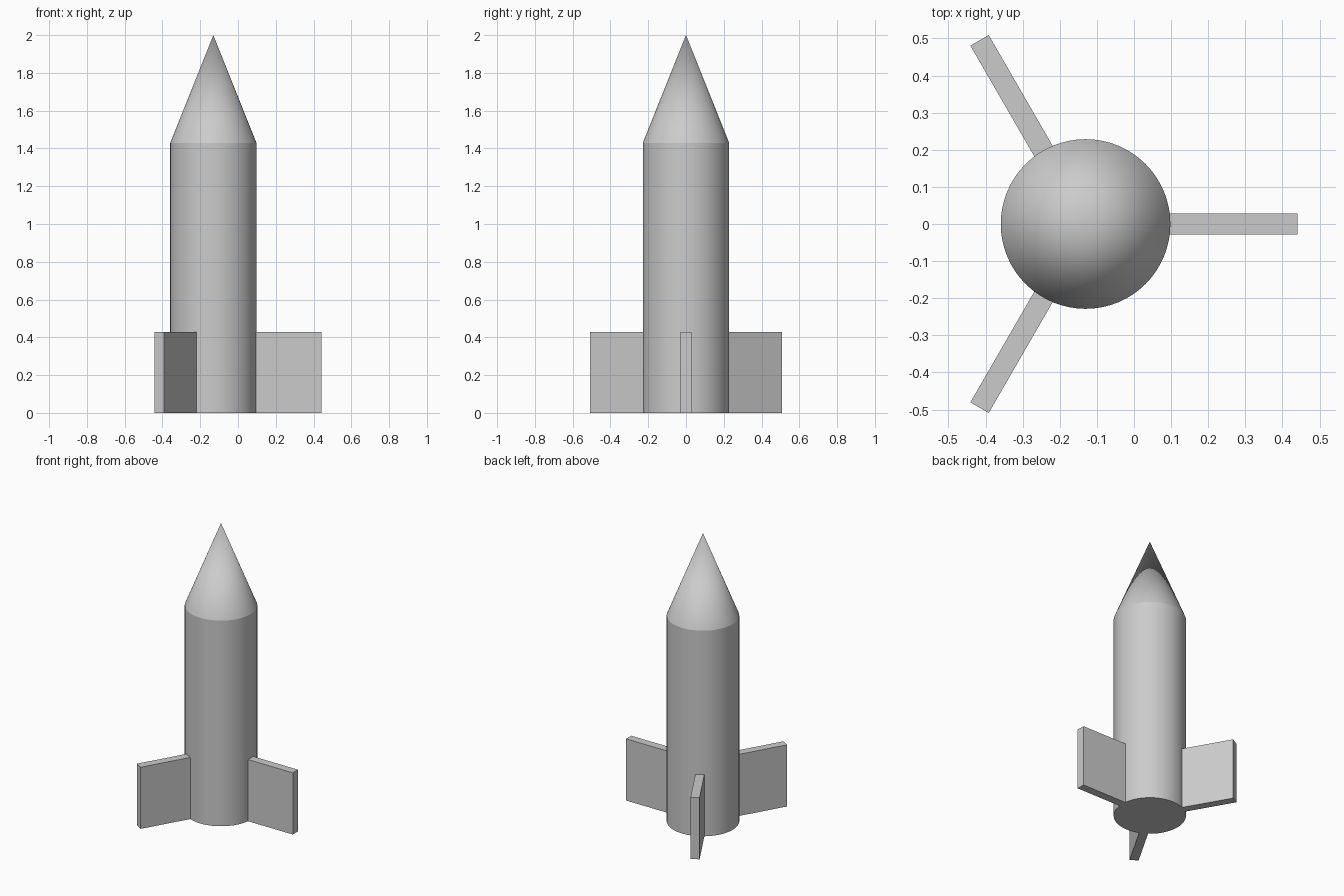
import bpy
import bmesh
import math
from mathutils import Matrix

cube = bpy.data.objects.get("Cube")
if cube:
    bpy.data.objects.remove(cube, do_unlink=True)

U = 2 / 7                       # base unit: seven units tall
AXIS_X = -0.1305                # body axis, offset so the fins centre the model
RADIUS, BODY_TOP, TIP = 0.8 * U, 5 * U, 7 * U
FIN_REACH, FIN_THICK, FIN_TALL = 2 * U, 0.2 * U, 1.5 * U
SEGMENTS = 64

grey = bpy.data.materials.new("light_grey")
grey.use_nodes = True
grey.diffuse_color = (0.6, 0.6, 0.6, 1)
grey.node_tree.nodes["Principled BSDF"].inputs["Base Color"].default_value = (0.6, 0.6, 0.6, 1)


def add_object(name, bm):
    mesh = bpy.data.meshes.new(name)
    bm.to_mesh(mesh)
    bm.free()
    mesh.materials.append(grey)
    obj = bpy.data.objects.new(name, mesh)
    bpy.context.collection.objects.link(obj)
    return obj


# Body and nose: one closed shell, cylinder wall rising into a cone
bm = bmesh.new()
bmesh.ops.create_cone(bm, cap_ends=True, segments=SEGMENTS,
                      radius1=RADIUS, radius2=RADIUS, depth=BODY_TOP,
                      matrix=Matrix.Translation((AXIS_X, 0, BODY_TOP / 2)))
cap = max(bm.faces, key=lambda f: f.calc_center_median().z)
tip = bmesh.ops.poke(bm, faces=[cap])["verts"][0]
tip.co.z = TIP
body = add_object("rocket_body", bm)
bpy.ops.object.select_all(action='DESELECT')
body.select_set(True)
bpy.context.view_layer.objects.active = body
bpy.ops.object.shade_smooth_by_angle(angle=math.radians(20))

# Three flat fins spaced evenly around the base
inner = RADIUS * 0.985
for i, name in enumerate(("left_fin", "back_right_fin", "front_right_fin")):
    bm = bmesh.new()
    place = (Matrix.Translation((AXIS_X, 0, FIN_TALL / 2))
             @ Matrix.Rotation(i * math.tau / 3, 4, 'Z')
             @ Matrix.Translation(((inner + FIN_REACH) / 2, 0, 0))
             @ Matrix.Diagonal((FIN_REACH - inner, FIN_THICK, FIN_TALL, 1)))
    bmesh.ops.create_cube(bm, size=1, matrix=place)
    add_object(name, bm)
